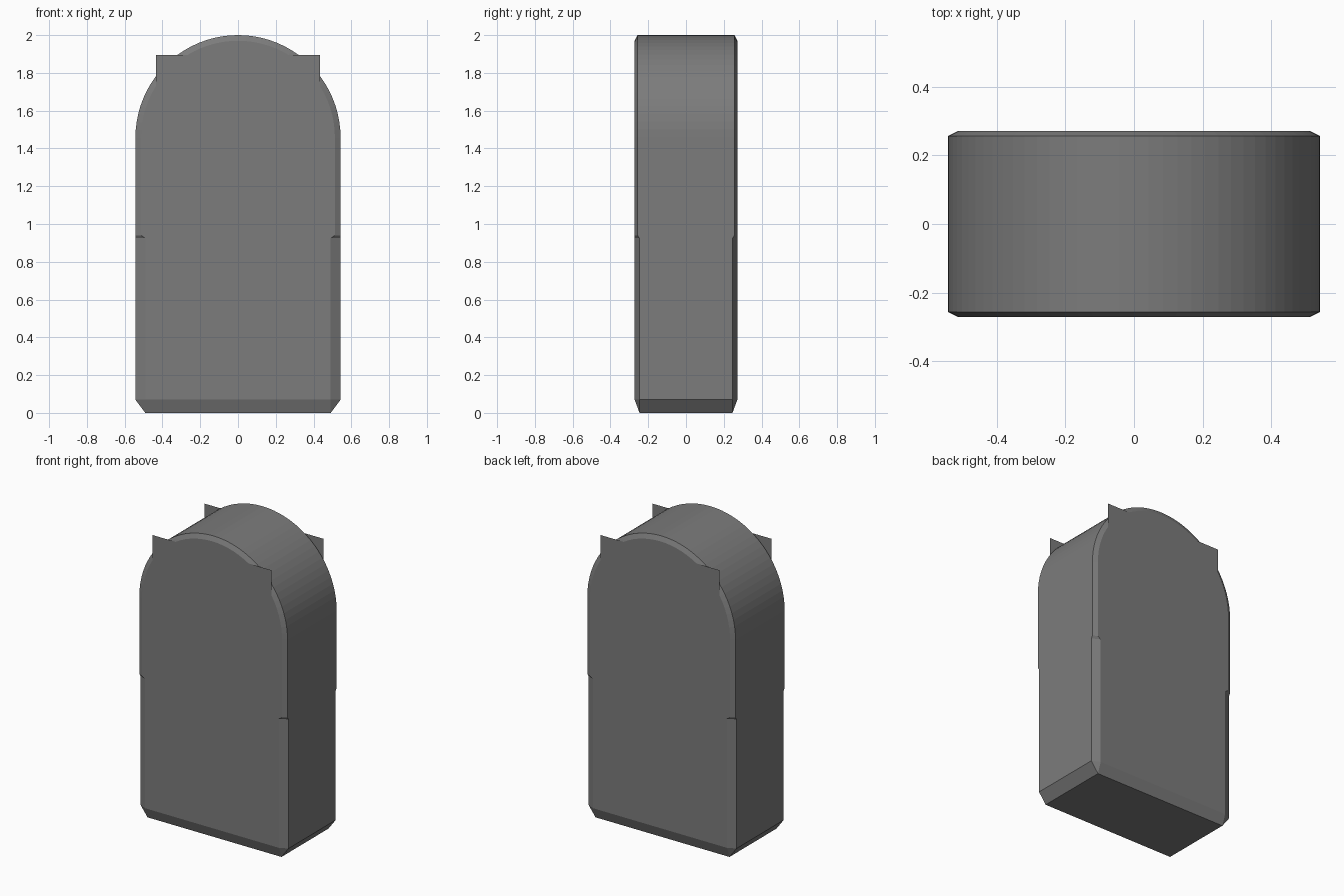
import bpy, bmesh, math

if "Cube" in bpy.data.objects:
    bpy.data.objects.remove(bpy.data.objects["Cube"])

HX, HY = 0.543, 0.272        # half width, half depth
SPRING = 2.0 - HX            # height where the arch starts
MID = 0.94                   # height where the corner bevel changes

stone = bpy.data.materials.new("stone grey")
stone.diffuse_color = (0.2, 0.2, 0.2, 1)
stone.use_nodes = True
stone.node_tree.nodes["Principled BSDF"].inputs["Base Color"].default_value = stone.diffuse_color


def make_object(name, bm):
    bmesh.ops.remove_doubles(bm, verts=bm.verts[:], dist=1e-4)
    bmesh.ops.recalc_face_normals(bm, faces=bm.faces[:])
    me = bpy.data.meshes.new(name)
    bm.to_mesh(me)
    bm.free()
    me.materials.append(stone)
    ob = bpy.data.objects.new(name, me)
    bpy.context.collection.objects.link(ob)
    return ob


def loft(bm, rings, closed=True):
    """Bridge rows of points with quads."""
    rows = [[bm.verts.new(p) for p in r] for r in rings]
    n = len(rows[0])
    for a, b in zip(rows, rows[1:]):
        for i in range(n if closed else n - 1):
            j = (i + 1) % n
            bm.faces.new((a[i], a[j], b[j], b[i]))
    return rows


def octagon(z, cx, cy, hx=HX, hy=HY):
    """Rectangle with cut corners at height z."""
    pts = []
    for sx, sy, flip in ((1, -1, 0), (1, 1, 1), (-1, 1, 0), (-1, -1, 1)):
        pair = [(sx * (hx - cx), sy * hy, z), (sx * hx, sy * (hy - cy), z)]
        pts += pair[::-1] if flip else pair
    return pts


def arch(y, inset):
    """Round-topped outline, open at the bottom."""
    r, n = HX - inset, 40
    pts = [(r, y, MID)]
    for i in range(n + 1):
        a = math.pi * i / n
        pts.append((r * math.cos(a), y, SPRING + r * math.sin(a)))
    return pts + [(-r, y, MID)]


# Body: bevelled lower block running into the arched top
bm = bmesh.new()
CX, CY, UX, UY = 0.052, 0.026, 0.03, 0.015
rows = loft(bm, [octagon(0, 0, 0, HX - CX, HY - CY),
                 octagon(0.07, CX, CY),
                 octagon(0.925, CX, CY),
                 octagon(MID, UX, UY)])
bm.faces.new(rows[0][::2])
bmesh.ops.remove_doubles(bm, verts=bm.verts[:], dist=1e-4)
rows = loft(bm, [arch(-HY, UX), arch(-HY + UY, 0),
                 arch(HY - UY, 0), arch(HY, UX)], closed=False)
bm.faces.new(rows[0])
bm.faces.new(rows[-1])
make_object("body", bm)

# Thin square panels on front and back whose corners poke past the arch
for name, s in (("front_panel", -1), ("back_panel", 1)):
    bm = bmesh.new()
    y = s * (HY + 0.0005)
    pts = [(-0.435, y, 1.03), (0.435, y, 1.03), (0.435, y, 1.895), (-0.435, y, 1.895)]
    bm.faces.new([bm.verts.new(p) for p in (pts if s < 0 else pts[::-1])])
    make_object(name, bm)
